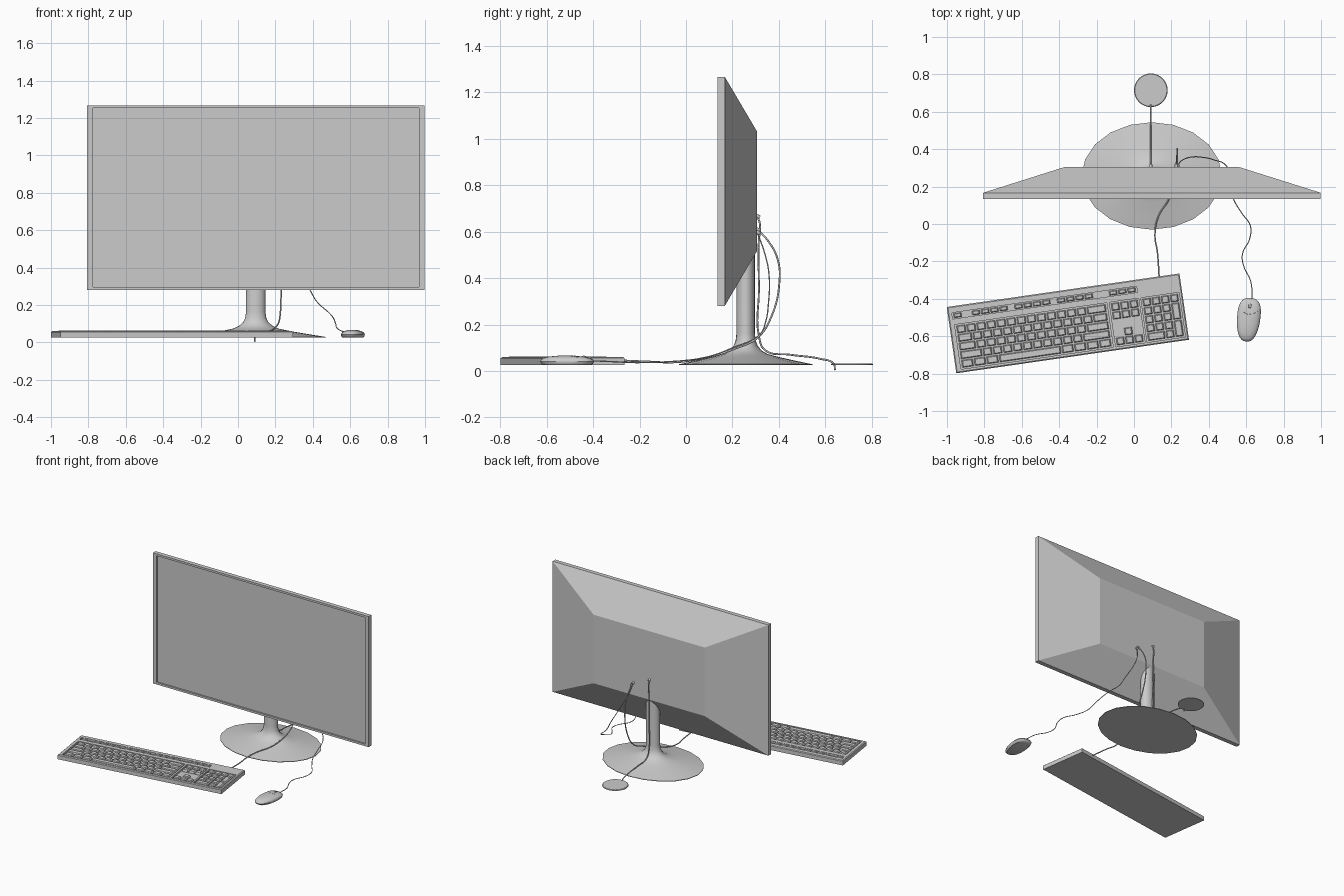
import bpy, bmesh
from math import sin, cos, pi, radians, copysign
from mathutils import Matrix, Vector
from mathutils.bvhtree import BVHTree

if "Cube" in bpy.data.objects:
    bpy.data.objects.remove(bpy.data.objects["Cube"])


def loft(name, parts, smooth=False, matrix=None):
    """Each part is a list of rings; skin them and cap both ends."""
    bm = bmesh.new()
    for rings in parts:
        vs = [[bm.verts.new(p) for p in r] for r in rings]
        n = len(vs[0])
        for a, b in zip(vs, vs[1:]):
            for i in range(n):
                j = (i + 1) % n
                bm.faces.new((a[i], a[j], b[j], b[i]))
        bm.faces.new(vs[0][::-1])
        bm.faces.new(vs[-1])
    bmesh.ops.recalc_face_normals(bm, faces=bm.faces)
    me = bpy.data.meshes.new(name)
    bm.to_mesh(me)
    bm.free()
    ob = bpy.data.objects.new(name, me)
    bpy.context.collection.objects.link(ob)
    if matrix:
        ob.matrix_world = matrix
    if smooth:
        bpy.ops.object.select_all(action='DESELECT')
        ob.select_set(True)
        bpy.context.view_layer.objects.active = ob
        bpy.ops.object.shade_smooth_by_angle(angle=radians(35))
    return ob


def ellipse(cx, cy, z, rx, ry, n):
    return [(cx + rx * cos(2 * pi * i / n), cy + ry * sin(2 * pi * i / n), z) for i in range(n)]


def rect(x0, x1, y0, y1, z):
    return [(x0, y0, z), (x1, y0, z), (x1, y1, z), (x0, y1, z)]


def box(x0, x1, y0, y1, z0, z1):
    return [rect(x0, x1, y0, y1, z0), rect(x0, x1, y0, y1, z1)]


def cable(name, pts, r):
    cu = bpy.data.curves.new(name, 'CURVE')
    cu.dimensions = '3D'
    cu.bevel_depth, cu.bevel_resolution, cu.resolution_u = r, 2, 6
    cu.use_fill_caps = True
    sp = cu.splines.new('BEZIER')
    sp.bezier_points.add(len(pts) - 1)
    for b, p in zip(sp.bezier_points, pts):
        b.co = p
        b.handle_left_type = b.handle_right_type = 'AUTO'
    ob = bpy.data.objects.new(name, cu)
    bpy.context.collection.objects.link(ob)
    return ob


# monitor: recessed screen, bezel, thin slab, tapered back
def upright(x0, x1, z0, z1, y):
    return [(x0, y, z0), (x1, y, z0), (x1, y, z1), (x0, y, z1)]

loft("monitor", [[upright(-.776, .969, .295, 1.252, .147),
                  upright(-.776, .969, .295, 1.252, .135),
                  upright(-.806, .998, .28, 1.267, .135),
                  upright(-.806, .998, .28, 1.267, .167),
                  upright(-.37, .56, .515, 1.033, .305)]])

# stand: elliptical flared base running up into the neck
SX, SY = .095, .257
profile = [(1, .025), (1, .029), (.75, .044), (.5, .06), (.33, .073), (.24, .088),
           (.18, .108), (.15, .132), (.138, .165), (.138, .56)]
loft("stand", [[ellipse(SX, SY, z, .375 * r, .287 * r, 20) for r, z in profile]], True)

# cable grommet behind the stand
loft("cable_grommet", [[ellipse(.09, .715, z, r, r, 32)
                        for r, z in ((.09, .025), (.09, .029), (.086, .032))]], True)

# cables
cable("power_cable", [(.09, .305, .67), (.09, .318, .635), (.09, .313, .55), (.09, .314, .35),
                      (.09, .314, .15), (.09, .34, .09), (.09, .45, .07), (.09, .58, .052),
                      (.09, .635, .032), (.09, .642, .004)], .004)
cable("keyboard_cable", [(.23, .305, .61), (.23, .35, .565), (.23, .395, .48), (.23, .402, .38),
                         (.23, .37, .24), (.225, .31, .145), (.21, .2, .092), (.185, .13, .068),
                         (.13, .04, .048), (.112, -.06, .037), (.125, -.15, .04),
                         (.135, -.29, .046)], .004)
cable("mouse_cable", [(.23, .305, .6), (.25, .335, .52), (.3, .357, .42), (.385, .354, .28),
                      (.42, .345, .22), (.495, .31, .15), (.522, .2, .1), (.53, .14, .075),
                      (.575, .06, .054), (.622, -.01, .045), (.618, -.08, .04), (.58, -.16, .037),
                      (.585, -.22, .036), (.625, -.31, .04), (.63, -.41, .044)], .0027)

# plugs on the monitor back
for name, x, z in (("power_plug", .09, .67), ("keyboard_plug", .225, .613), ("mouse_plug", .235, .6)):
    cable(name, [(x, .3, z), (x, .318, z - .008)], .008)

# keyboard: body with four recessed wells
KB = Matrix.Translation((-.95, -.798, 0)) @ Matrix.Rotation(radians(8.2), 4, 'Z')
L, W, TOP, FLOOR = 1.257, .358, .06, .046
body = loft("keyboard_body", [[rect(0, L, 0, W, .025), rect(0, L, 0, W, .055),
                               rect(.006, L - .006, .006, W - .006, TOP)]], matrix=KB)
wells = [(.022, 1.02, .29, .323), (.028, .85, .018, .258),
         (.864, 1.022, .018, .258), (1.034, 1.24, .018, .258)]
cutter = loft("well_cutter", [box(*w, FLOOR, .09) for w in wells], matrix=KB)
cutter.hide_render = True
cutter.hide_viewport = True
mod = body.modifiers.new("wells", 'BOOLEAN')
mod.operation, mod.object, mod.solver = 'DIFFERENCE', cutter, 'EXACT'

# keys: tapered caps
keys = []

def key(u, v, w, h):
    g, t = .004, .006
    a, b, c, d = u + g, u + w - g, v + g, v + h - g
    keys.append([rect(a, b, c, d, FLOOR - .002), rect(a, b, c, d, .053),
                 rect(a + t, b - t, c + t * .7, d - t * .7, .063)])

U, V, u0, v0 = .812 / 15, .0465, .033, .022
rows = [[1.25] * 3 + [6.25] + [1.25] * 4, [2.25] + [1] * 10 + [2.75],
        [1.75] + [1] * 11 + [2.25], [1.5] + [1] * 12 + [1.5], [1] * 13 + [2]]
for r, widths in enumerate(rows):
    u = u0
    for w in widths:
        key(u, v0 + r * V, w * U, V)
        u += w * U
for c in range(3):                                  # navigation block and arrows
    for r in (0, 3, 4):
        key(.868 + c * .05, v0 + r * V, .05, V)
key(.918, v0 + V, .05, V)
for c in range(4):                                  # number pad
    for r in range(5):
        if c < 3 and not (r == 0 and c < 2) or (c == 3 and r == 4):
            key(1.038 + c * .0495, v0 + r * V, .0495, V)
key(1.038, v0, .099, V)
for r in (0, 2):
    key(1.038 + 3 * .0495, v0 + r * V, .0495, 2 * V)
for start, n in ((.026, 1), (.125, 4), (.355, 4), (.585, 4), (.866, 3)):   # function row
    for i in range(n):
        key(start + i * .05, .291, .05, .031)
loft("keys", keys, matrix=KB)

# mouse: rounded shell, wider at the front
MM = Matrix.Translation((.612, -.512, 0)) @ Matrix.Rotation(radians(-6), 4, 'Z')

def mouse_ring(s, z, shift=0):
    ring = []
    for i in range(32):
        a = 2 * pi * i / 32
        c, q = cos(a), sin(a)
        x = .062 * copysign(abs(c) ** .75, c) * (1 + .1 * q)
        y = .117 * copysign(abs(q) ** (.75 if q > 0 else .95), q)
        ring.append((x * s, y * s + shift, z))
    return ring

shell = loft("mouse_shell", [[mouse_ring(s, z, d) for s, z, d in (
    (.86, .025, 0), (.95, .031, 0), (1, .041, 0), (.96, .049, 0), (.85, .056, -.002),
    (.65, .0615, -.005), (.4, .065, -.008), (.12, .0665, -.01))]], True, MM)

# button seam laid on the shell, and scroll wheel
bm = bmesh.new()
bm.from_mesh(shell.data)
tree = BVHTree.FromBMesh(bm)
bm.free()
seam = []
for x, y in ((-.059, .075), (-.045, .05), (-.022, .034), (0, .029), (.022, .034), (.045, .05), (.059, .075)):
    hit = tree.ray_cast(Vector((x, y, .2)), Vector((0, 0, -1)))[0]
    if hit:
        seam.append(hit)
cable("button_seam", seam, .0012).matrix_world = MM
wheel = [[(x, .072 + r * cos(2 * pi * i / 20), .051 + r * sin(2 * pi * i / 20)) for i in range(20)]
         for x, r in ((-.007, .012), (-.005, .015), (.005, .015), (.007, .012))]
loft("scroll_wheel", [wheel], True, MM)
